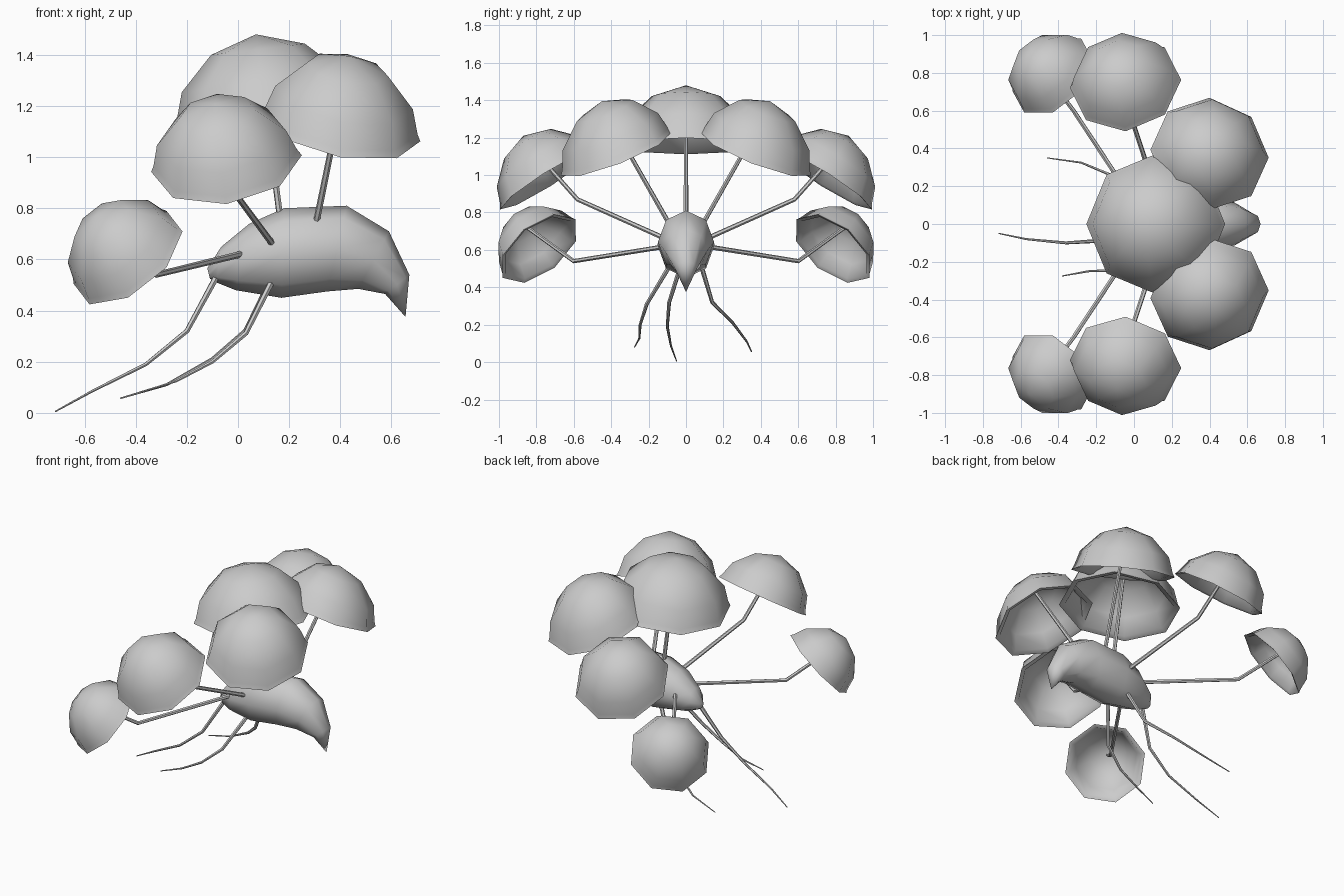
import bpy, bmesh, math
from mathutils import Vector

if "Cube" in bpy.data.objects:
    bpy.data.objects.remove(bpy.data.objects["Cube"])

grey = bpy.data.materials.new("plain_grey")
grey.diffuse_color = (0.6, 0.6, 0.6, 1)
grey.use_nodes = True
grey.node_tree.nodes["Principled BSDF"].inputs["Base Color"].default_value = grey.diffuse_color


def loft(name, rings, smooth=55):
    """Skin a list of rings (a one-point ring closes to a tip)."""
    bm = bmesh.new()
    rows = [[bm.verts.new(p) for p in ring] for ring in rings]
    for a, b in zip(rows, rows[1:]):
        n = max(len(a), len(b))
        for i in range(n):
            j = (i + 1) % n
            if len(a) == 1:
                bm.faces.new((a[0], b[i], b[j]))
            elif len(b) == 1:
                bm.faces.new((a[i], b[0], a[j]))
            else:
                bm.faces.new((a[i], b[i], b[j], a[j]))
    for end in (rows[0], rows[-1]):
        if len(end) > 2:
            bm.faces.new(end)
    bmesh.ops.recalc_face_normals(bm, faces=bm.faces)
    mesh = bpy.data.meshes.new(name)
    bm.to_mesh(mesh)
    bm.free()
    mesh.materials.append(grey)
    obj = bpy.data.objects.new(name, mesh)
    bpy.context.collection.objects.link(obj)
    bpy.ops.object.select_all(action='DESELECT')
    obj.select_set(True)
    bpy.context.view_layer.objects.active = obj
    bpy.ops.object.shade_smooth_by_angle(angle=math.radians(smooth))
    return obj


def circle(c, u, v, n):
    return [c + u * math.cos(2 * math.pi * i / n) + v * math.sin(2 * math.pi * i / n)
            for i in range(n)]


def tube(name, pts, r0, r1, sides=6):
    pts = [Vector(p) for p in pts]
    rings, u = [], None
    for i, p in enumerate(pts):
        d = (pts[min(i + 1, len(pts) - 1)] - pts[max(i - 1, 0)]).normalized()
        # carry the previous side direction along so the tube does not twist
        u = d.orthogonal() if u is None else u - d * u.dot(d)
        u.normalize()
        r = r0 + (r1 - r0) * i / (len(pts) - 1)
        rings.append(circle(p, u * r, d.cross(u) * r, sides))
    loft(name, rings)


# cap profile: (radius, height) from the outer apex over the lip to the inner apex
CAP = [(0, 1), (0.5, 0.82), (0.86, 0.42), (0.955, 0.09), (1.0, 0.0),
       (0.90, 0.03), (0.76, 0.34), (0.44, 0.68), (0, 0.82)]


def cap(name, centre, apex, normal, radius):
    c, axis, n = Vector(centre), Vector(apex) - Vector(centre), Vector(normal).normalized()
    x = (Vector((1, 0, 0)) - n * n.x).normalized()
    y = n.cross(x)
    rings = []
    for r, h in CAP:
        p = c + axis * h
        rings.append(circle(p, x * r * radius, y * r * radius, 8) if r else [p])
    loft(name, rings, 75)
    return c + axis * 0.84


# body: each section is (top x, top z, bottom x, bottom z, half width)
SECTIONS = [(-0.12, 0.565, -0.11, 0.525, 0.02), (-0.065, 0.65, -0.085, 0.51, 0.07),
            (0.045, 0.74, -0.01, 0.48, 0.12), (0.18, 0.80, 0.17, 0.45, 0.152),
            (0.425, 0.81, 0.35, 0.475, 0.15), (0.59, 0.71, 0.47, 0.485, 0.115),
            (0.67, 0.54, 0.575, 0.465, 0.06)]
rings = []
for tx, tz, bx, bz, w in SECTIONS:
    top, bot = Vector((tx, 0, tz)), Vector((bx, 0, bz))
    rings.append(circle((top + bot) / 2, (top - bot) / 2, Vector((0, w, 0)), 8))
rings.append([Vector((0.655, 0, 0.375))])
loft("body", rings)

# centre cap and its stalk
tip = cap("centre_cap", (0.115, 0, 1.155), (0.07, 0, 1.48), (-0.12, 0, 1), 0.37)
tube("centre_stalk", [(0.165, 0, 0.76), tip], 0.013, 0.011)

# paired caps: centre, apex, rim normal, radius, stalk path up to the cap
PAIRS = {
    "front": ((0.40, 0.372, 1.115), (0.435, 0.45, 1.395), (0.18, 0.36, 0.92), 0.318,
              [(0.305, 0.09, 0.74)]),
    "middle": ((-0.045, 0.742, 0.975), (-0.09, 0.87, 1.21), (-0.13, 0.53, 0.84), 0.297,
               [(0.135, 0.11, 0.66), (-0.02, 0.58, 0.87)]),
    "rear": ((-0.43, 0.785, 0.607), (-0.555, 0.90, 0.77), (-0.52, 0.53, 0.66), 0.25,
             [(0.01, 0.10, 0.62), (-0.32, 0.60, 0.54)]),
}
for side, s in (("left", 1), ("right", -1)):
    for key, (c, a, n, r, path) in PAIRS.items():
        flip = lambda p: (p[0], p[1] * s, p[2])
        tip = cap(f"{key}_cap_{side}", flip(c), flip(a), flip(n), r)
        tube(f"{key}_stalk_{side}", [flip(p) for p in path] + [tip], 0.013, 0.011)

# trailing tendrils
tube("tendril_middle", [(-0.08, -0.02, 0.54), (-0.20, -0.09, 0.32), (-0.36, -0.10, 0.19),
                        (-0.57, -0.08, 0.085), (-0.715, -0.05, 0.005)], 0.013, 0.003)
tube("tendril_left", [(0.13, 0.08, 0.52), (0.03, 0.14, 0.32), (-0.10, 0.25, 0.21),
                      (-0.28, 0.325, 0.11), (-0.46, 0.35, 0.057)], 0.013, 0.003)
tube("tendril_right", [(0.13, -0.09, 0.51), (0.03, -0.21, 0.31), (-0.10, -0.245, 0.20),
                       (-0.24, -0.25, 0.125), (-0.38, -0.275, 0.08)], 0.013, 0.003)
